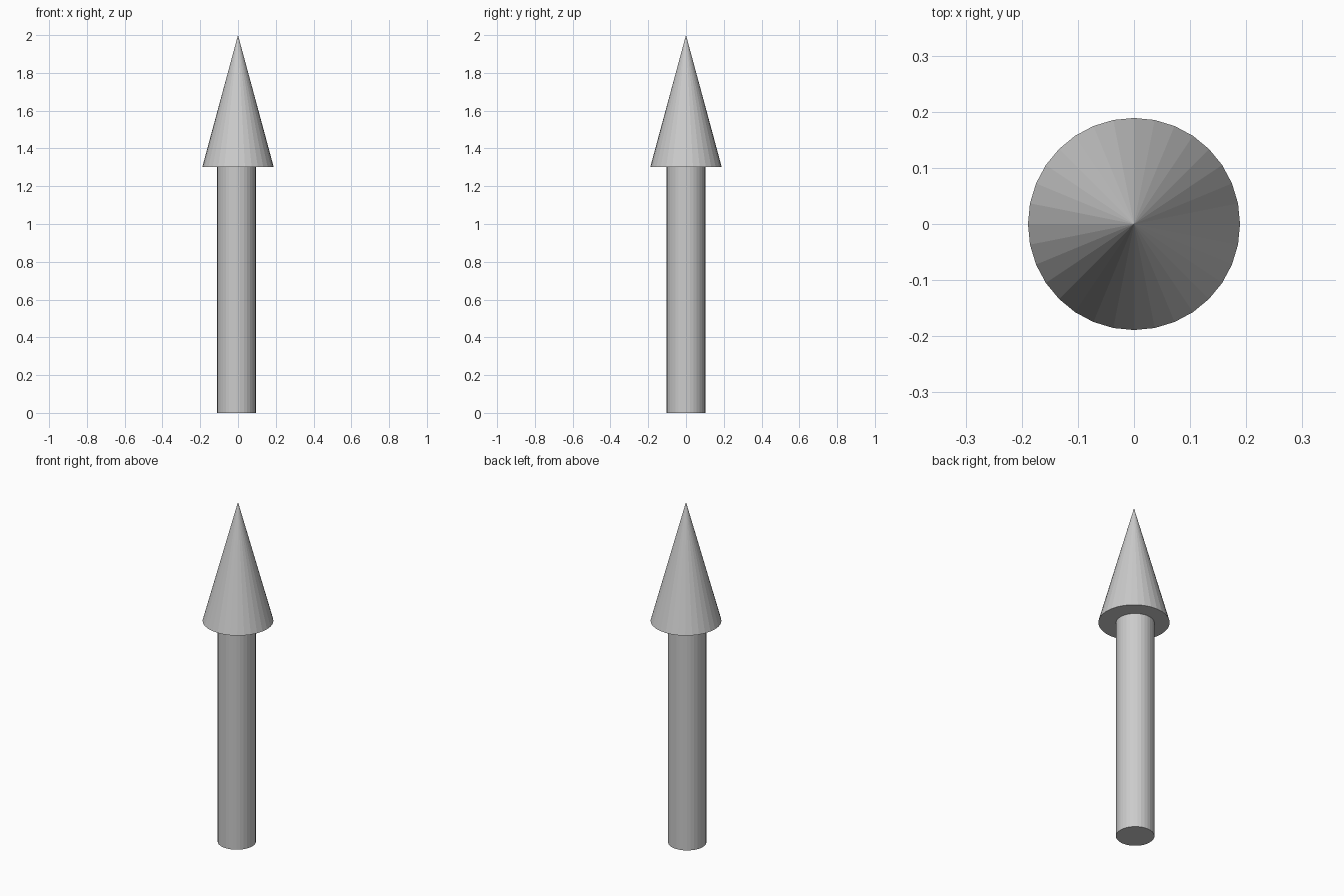
import bpy

if "Cube" in bpy.data.objects:
    bpy.data.objects.remove(bpy.data.objects["Cube"])

SIDES = 32
HEAD_BASE = 1.302   # height where the head meets the shaft
TOP = 2.0

# Shaft: flat-faced cylinder, sitting very slightly off the head's axis
bpy.ops.mesh.primitive_cylinder_add(
    vertices=SIDES, radius=0.102, depth=HEAD_BASE,
    location=(-0.008, 0, HEAD_BASE / 2))
bpy.context.object.name = "shaft"

# Pointed head: flat-faced cone with a closed base
bpy.ops.mesh.primitive_cone_add(
    vertices=SIDES, radius1=0.189, radius2=0, depth=TOP - HEAD_BASE,
    location=(0, 0, (TOP + HEAD_BASE) / 2))
bpy.context.object.name = "arrow_head"
